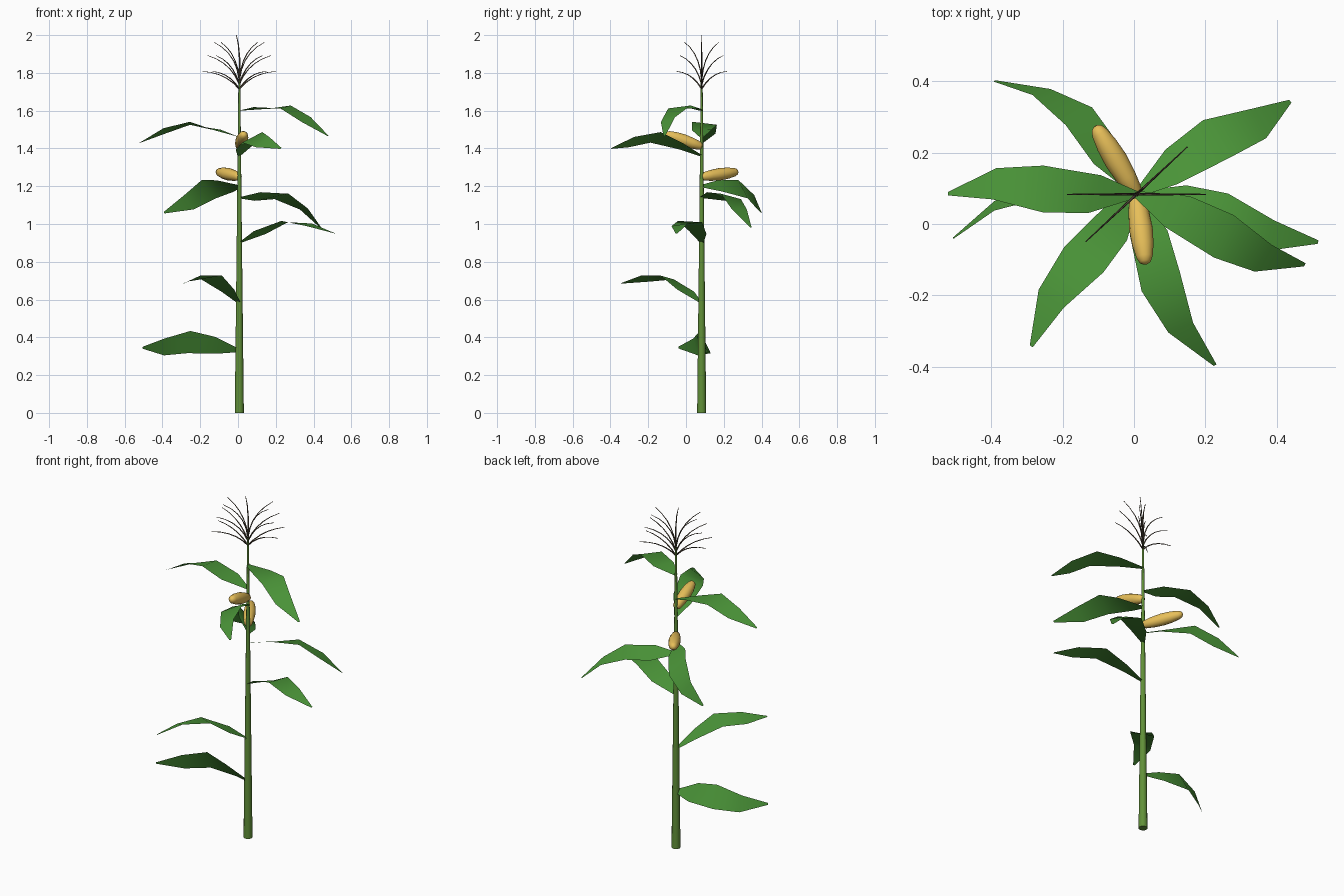
import bpy, bmesh
from math import sin, cos, radians, pi
from mathutils import Vector

if "Cube" in bpy.data.objects:
    bpy.data.objects.remove(bpy.data.objects["Cube"])

CX, CY = 0.007, 0.083   # stalk axis


def material(name, rgb):
    m = bpy.data.materials.new(name)
    m.diffuse_color = (*rgb, 1)
    m.use_nodes = True
    m.node_tree.nodes["Principled BSDF"].inputs["Base Color"].default_value = m.diffuse_color
    return m


LEAF = material("leaf_green", (0.07, 0.30, 0.04))
STALK = material("stalk_green", (0.12, 0.28, 0.04))
EAR = material("ear_yellow", (0.80, 0.52, 0.10))
TASSEL = material("tassel_brown", (0.12, 0.09, 0.06))


def finish(name, bm, mat):
    me = bpy.data.meshes.new(name)
    bm.to_mesh(me)
    bm.free()
    me.materials.append(mat)
    for p in me.polygons:
        p.use_smooth = True
    ob = bpy.data.objects.new(name, me)
    bpy.context.collection.objects.link(ob)
    return ob


def tube(bm, path, radii, sides):
    """Sweep a circle along a path and cap both ends."""
    path = [Vector(p) for p in path]
    rings = []
    for i, p in enumerate(path):
        d = (path[min(i + 1, len(path) - 1)] - path[max(i - 1, 0)]).normalized()
        ref = Vector((0, 1, 0)) if abs(d.z) > 0.9 else Vector((0, 0, 1))
        a = ref.cross(d).normalized()
        b = d.cross(a)
        rings.append([bm.verts.new(p + radii[i] * (a * cos(2 * pi * k / sides) + b * sin(2 * pi * k / sides)))
                      for k in range(sides)])
    for r0, r1 in zip(rings, rings[1:]):
        for k in range(sides):
            j = (k + 1) % sides
            bm.faces.new((r0[k], r0[j], r1[j], r1[k]))
    bm.faces.new(rings[0][::-1])
    bm.faces.new(rings[-1])


# Stalk
bm = bmesh.new()
tube(bm, [(CX, CY, 0), (CX, CY, 0.9), (CX, CY, 1.76)], [0.024, 0.014, 0.005], 12)
stalk = finish("stalk", bm, STALK)
bpy.context.view_layer.objects.active = stalk
stalk.select_set(True)
bpy.ops.object.shade_smooth_by_angle(angle=radians(40))

# Leaf sections: along, skew, sideways, up, half width, tilt
SECTIONS = [
    (0.000, 0.000, 0.000, 0.000, 0.010, 0),
    (0.115, 0.018, 0.000, 0.045, 0.053, 0),
    (0.257, 0.000, 0.014, 0.088, 0.066, 7),
    (0.395, 0.004, 0.028, 0.055, 0.046, 18),
    (0.528, 0.000, 0.000, 0.000, 0.005, 10),
]


def leaf(name, root_z, tip, roll):
    """One shared leaf shape, aimed from the stalk at its tip and rolled."""
    root = Vector((CX, CY, root_z))
    u = (Vector(tip) - root).normalized()
    r0 = u.cross(Vector((0, 0, 1))).normalized()
    n0 = r0.cross(u)
    f = radians(roll)
    n = n0 * cos(f) + r0 * sin(f)
    r = r0 * cos(f) - n0 * sin(f)
    bm = bmesh.new()
    rows = []
    for along, skew, side, up, hw, tilt in SECTIONS:
        t = radians(tilt)
        rows.append([bm.verts.new(root + u * (along - s * skew) + r * (side + s * hw * cos(t))
                                  + n * (up - s * hw * sin(t))) for s in (-1, 1)])
    for a, b in zip(rows, rows[1:]):
        bm.faces.new((a[0], a[1], b[1], b[0]))
    finish(name, bm, LEAF)


# Leaves: root height, tip, roll
LEAVES = [
    (0.33, (-0.507, -0.040, 0.345), 56),
    (0.58, (-0.286, -0.340, 0.685), 2),
    (0.90, (0.520, -0.052, 0.950), -10),
    (1.14, (0.440, 0.345, 0.980), -20),
    (1.20, (-0.390, 0.400, 1.060), 43),
    (1.36, (0.227, -0.395, 1.400), 18),
    (1.46, (-0.520, 0.085, 1.430), 0),
    (1.60, (0.480, -0.115, 1.465), 0),
]
for i, (z, tip, roll) in enumerate(LEAVES):
    leaf(f"leaf_{i + 1}", z, tip, roll)

# Ears
EAR_PROFILE = [(0, 0.014), (0.05, 0.022), (0.25, 0.029), (0.5, 0.033), (0.72, 0.030),
               (0.9, 0.023), (0.97, 0.016), (1, 0.006)]
for name, base, tip in (("lower_ear", (CX, CY, 1.25), (-0.108, 0.274, 1.277)),
                        ("upper_ear", (CX, CY, 1.41), (0.032, -0.112, 1.477))):
    bm = bmesh.new()
    a, b = Vector(base), Vector(tip)
    tube(bm, [a.lerp(b, t) for t, _ in EAR_PROFILE], [r for _, r in EAR_PROFILE], 14)
    finish(name, bm, EAR)

# Tassel: a centre spike and three tiers of arching branches
bm = bmesh.new()
tube(bm, [(CX, CY, 1.74), (CX + 0.002, CY, 1.87), (CX - 0.005, CY, 1.95), (CX - 0.016, CY, 2.0)],
     [0.005, 0.004, 0.003, 0.0015], 6)
TIERS = [(1.715, 0.195, 1.808), (1.74, 0.168, 1.892), (1.765, 0.133, 1.962)]
for angle in (0, 43, 180, 223):
    c, s = cos(radians(angle)), sin(radians(angle))
    for z0, reach, z1 in TIERS:
        pts = []
        for k in range(6):
            t = k / 5
            bow = 0.10 * t * (1 - t)
            d = reach * t - bow * (z1 - z0) / 0.2
            pts.append((CX + c * d, CY + s * d, z0 + (z1 - z0) * t + bow * 0.8))
        tube(bm, pts, [0.004 - 0.0005 * k for k in range(6)], 6)
finish("tassel", bm, TASSEL)
